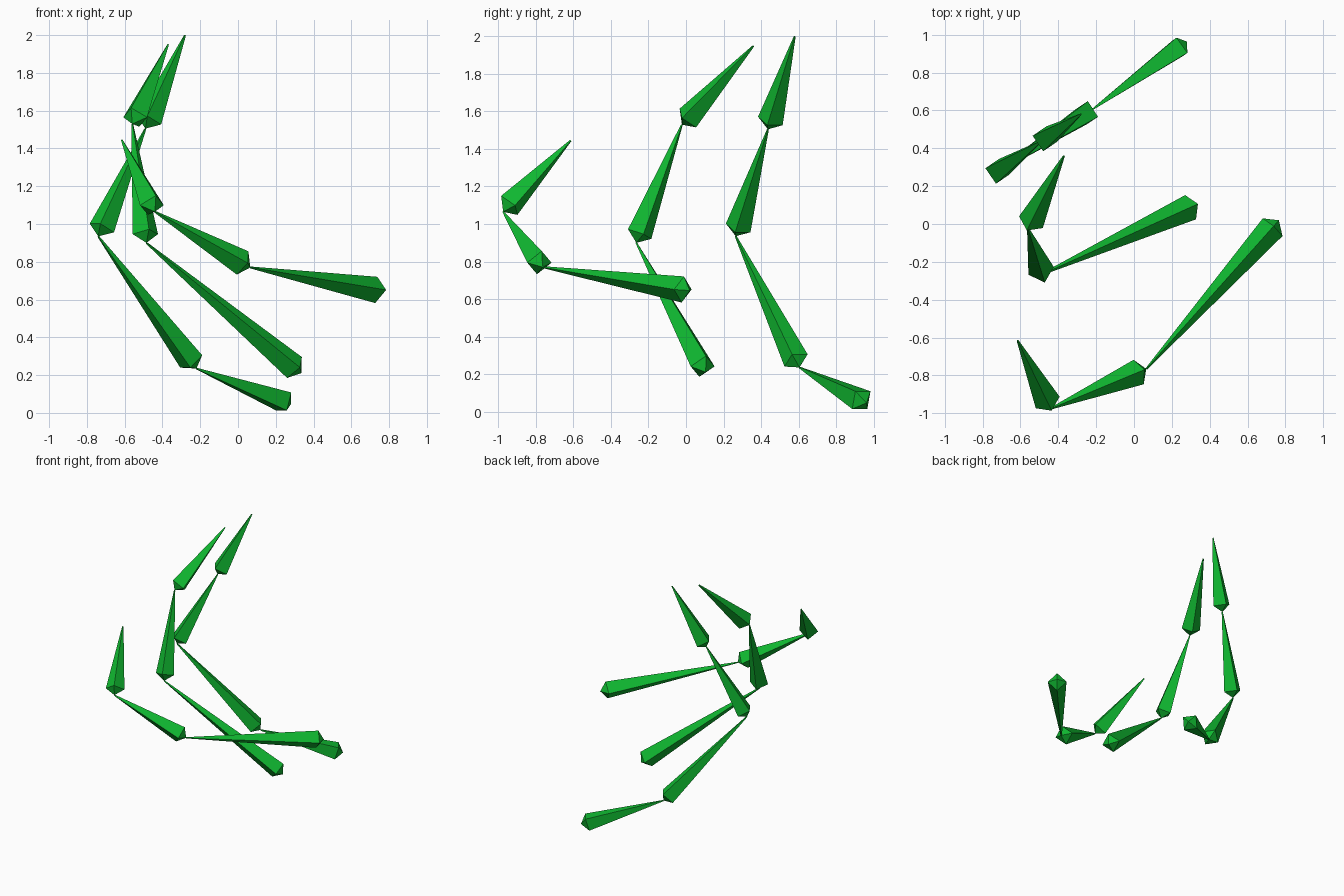
import bpy
import math
from mathutils import Vector

cube = bpy.data.objects.get("Cube")
if cube:
    bpy.data.objects.remove(cube, do_unlink=True)

green = bpy.data.materials.new("bright_green")
green.use_nodes = True
colour = (0.005, 0.48, 0.03, 1)
green.diffuse_color = colour
green.node_tree.nodes["Principled BSDF"].inputs["Base Color"].default_value = colour

WIDE = 0.07     # corner radius of the thick end
CAP = 0.05      # length of the pointed cap
NARROW = 0.005  # corner radius of the thin end


def make_segment(name, head, tip, roll):
    """Four-sided spike with a short pyramid cap at its head."""
    head, tip = Vector(head), Vector(tip)
    axis = (tip - head).normalized()
    side = Vector((-axis.y, axis.x, 0)).normalized()
    up = axis.cross(side)

    def ring(centre, radius):
        angles = [roll + i * math.pi / 2 for i in range(4)]
        return [centre + (side * math.cos(a) + up * math.sin(a)) * radius for a in angles]

    verts = [head] + ring(head + axis * CAP, WIDE) + ring(tip, NARROW)
    faces = [(5, 6, 7, 8)]
    for i in range(4):
        j = (i + 1) % 4
        faces.append((0, 1 + j, 1 + i))
        faces.append((1 + i, 1 + j, 5 + j, 5 + i))
    mesh = bpy.data.meshes.new(name)
    mesh.from_pydata(verts, [], faces)
    mesh.materials.append(green)
    obj = bpy.data.objects.new(name, mesh)
    bpy.context.collection.objects.link(obj)


# Joint positions of each chain, from the low end to the raised tip
chains = {
    "front_chain": (0, [(0.765, 0.02, 0.645), (0.065, -0.765, 0.77),
                        (-0.44, -0.975, 1.065), (-0.615, -0.615, 1.445)]),
    "middle_chain": (0, [(0.335, 0.105, 0.21), (-0.485, -0.265, 0.9),
                         (-0.56, -0.022, 1.53), (-0.37, 0.36, 1.95)]),
    "back_chain": (math.pi / 4, [(0.28, 0.963, 0.046), (-0.22, 0.605, 0.235),
                                 (-0.74, 0.265, 0.935), (-0.49, 0.437, 1.505),
                                 (-0.28, 0.58, 2.0)]),
}

for chain, (roll, joints) in chains.items():
    for n, (head, tip) in enumerate(zip(joints, joints[1:]), 1):
        make_segment(f"{chain}_segment_{n}", head, tip, roll)
